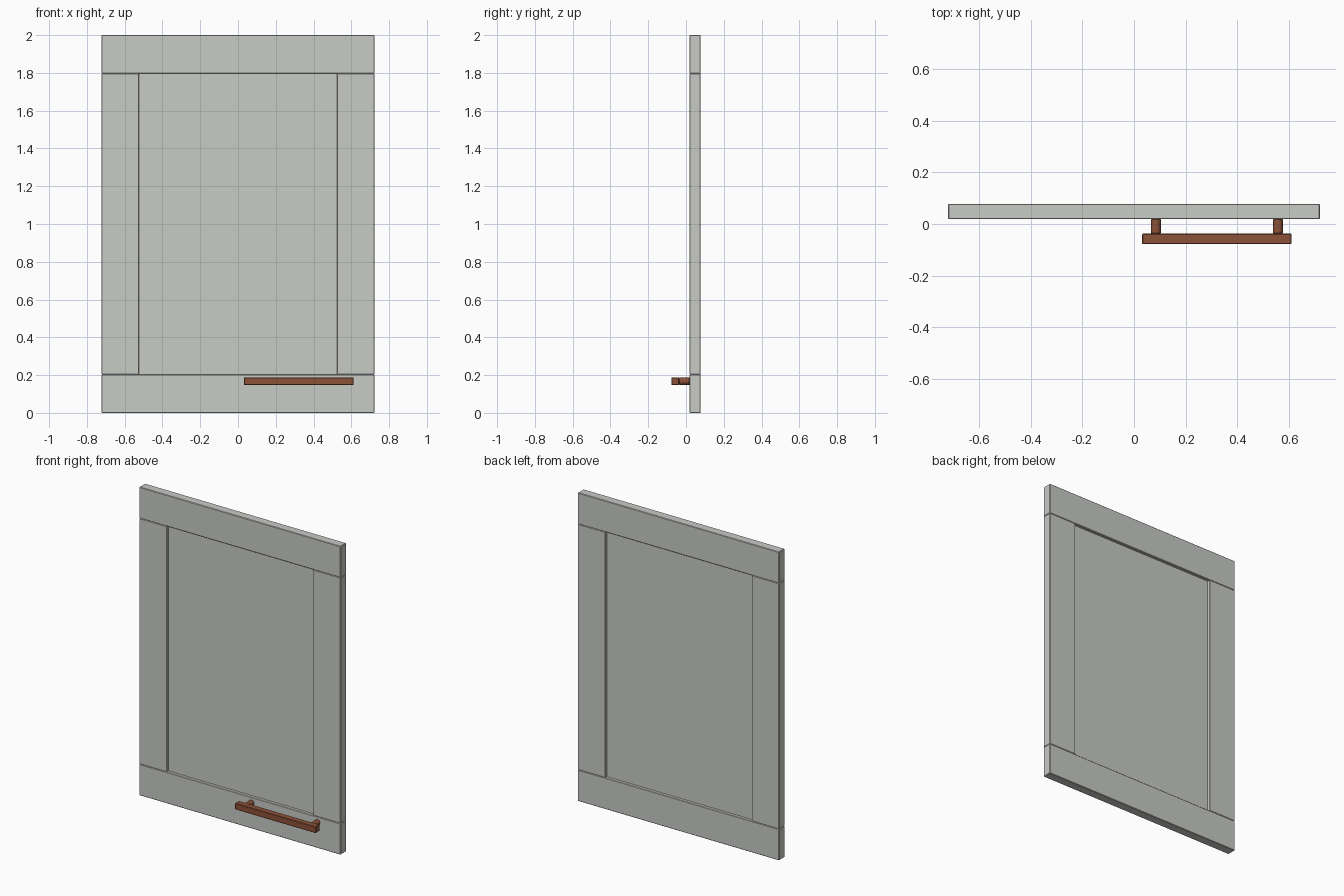
import bpy
import math

cube = bpy.data.objects.get("Cube")
if cube:
    bpy.data.objects.remove(cube, do_unlink=True)


def material(name, color):
    mat = bpy.data.materials.new(name)
    mat.use_nodes = True
    mat.diffuse_color = color
    mat.node_tree.nodes["Principled BSDF"].inputs["Base Color"].default_value = color
    return mat


gray = material("pale gray paint", (0.58, 0.595, 0.565, 1))
copper = material("copper brown", (0.26, 0.085, 0.04, 1))


def finish(name, mat, bevel):
    obj = bpy.context.object
    obj.name = name
    obj.data.materials.append(mat)
    bpy.ops.object.transform_apply(location=False, rotation=True, scale=True)
    if bevel:
        mod = obj.modifiers.new("Edge chamfer", "BEVEL")
        mod.width = bevel
        mod.segments = 1
        mod.limit_method = "ANGLE"
    return obj


def box(name, low, high, mat, bevel=0.0):
    bpy.ops.mesh.primitive_cube_add(
        size=1, location=[(a + b) / 2 for a, b in zip(low, high)])
    bpy.context.object.scale = [b - a for a, b in zip(low, high)]
    return finish(name, mat, bevel)


# Door dimensions
half_width, inner, height, rail = 0.722, 0.525, 2.0, 0.203
front, back = 0.019, 0.078
edge = 0.003

# Rails run the full width, stiles fit between them
box("bottom_rail", (-half_width, front, 0), (half_width, back, rail), gray, edge)
box("top_rail", (-half_width, front, height - rail), (half_width, back, height), gray, edge)
for side, name in ((1, "left_stile"), (-1, "right_stile")):
    xs = sorted((side * inner, side * half_width))
    box(name, (xs[0], front, rail), (xs[1], back, height - rail), gray, edge)

# Panel recessed on both faces
box("center_panel", (-inner - 0.02, front + 0.02, rail - 0.02),
    (inner + 0.02, back - 0.02, height - rail + 0.02), gray)

# Bar handle on two short round posts
box("handle_bar", (0.032, -0.078, 0.147), (0.612, -0.037, 0.188), copper, edge)
for x, name in ((0.085, "right_handle_post"), (0.559, "left_handle_post")):
    bpy.ops.mesh.primitive_cylinder_add(
        vertices=16, radius=0.019, depth=0.058,
        location=(x, -0.009, 0.1675), rotation=(math.pi / 2, 0, 0))
    finish(name, copper, edge)
    bpy.ops.object.shade_smooth_by_angle(angle=math.radians(30))
